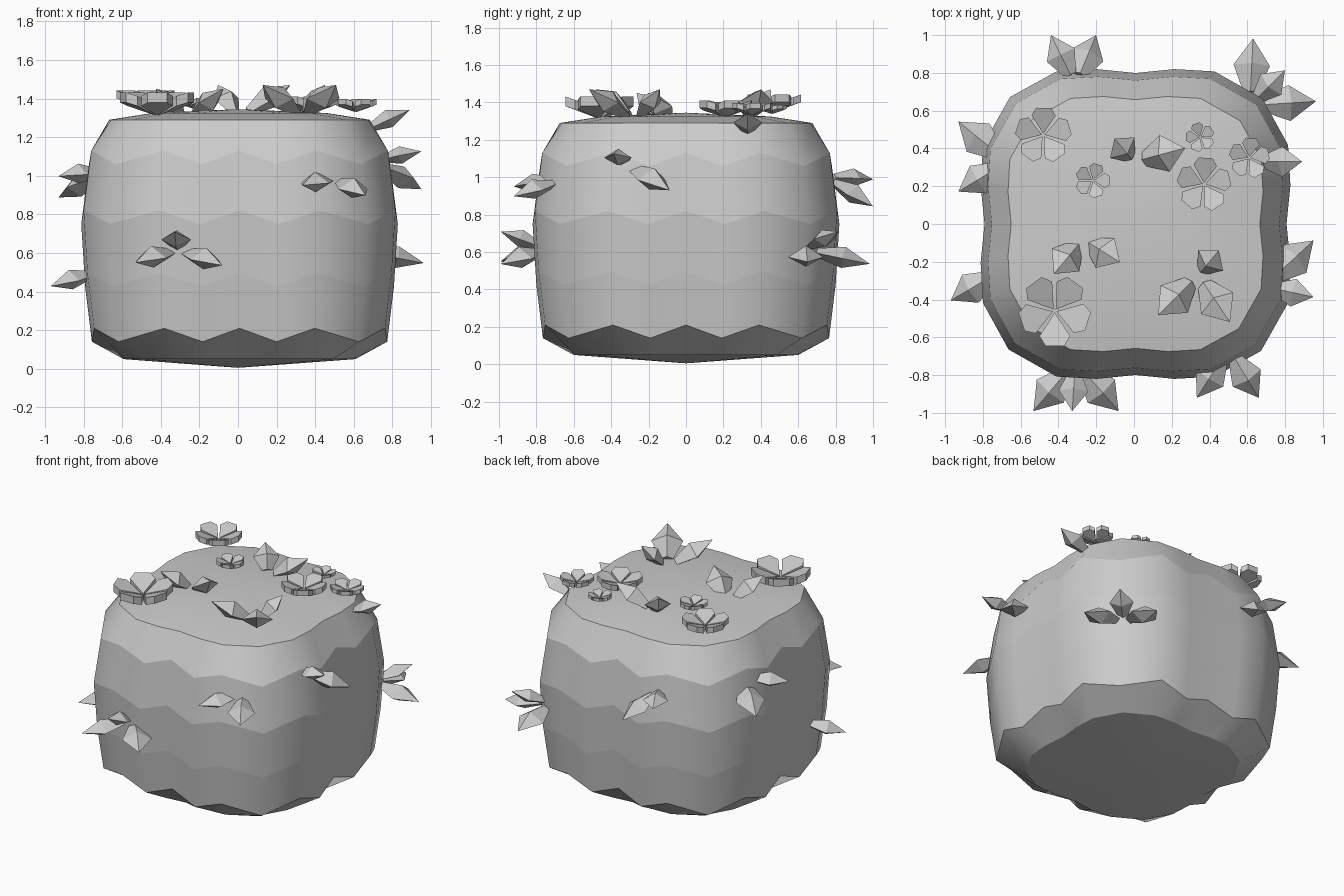
import bpy, math
from mathutils import Vector

if "Cube" in bpy.data.objects:
    bpy.data.objects.remove(bpy.data.objects["Cube"])


def make(name, verts, faces, smooth=False, sharp=None):
    me = bpy.data.meshes.new(name)
    me.from_pydata(verts, [], faces)
    me.update()
    for p in me.polygons:
        p.use_smooth = smooth
    if sharp:
        for e in me.edges:
            if sharp(*e.vertices):
                e.use_edge_sharp = True
    ob = bpy.data.objects.new(name, me)
    bpy.context.collection.objects.link(ob)


# Body: rounded square outline, 24 points, zigzag band edges
quarter = [(0, -.975), (.25, -1), (.51, -.985), (.81, -.82), (.985, -.51), (1, -.25)]
outline = []
for k in range(4):
    outline += quarter
    quarter = [(-y, x) for x, y in quarter]
N = len(outline)
rings = [(.60, .05), (.765, .175), (.80, .46), (.82, .785),
         (.78, 1.095), (.675, 1.29), (.45, 1.325)]  # half width, height
verts, faces = [], []
for r, (w, z) in enumerate(rings):
    zig = .035 if 0 < r < 5 else 0
    for i, (x, y) in enumerate(outline):
        verts.append((w * x + .008, w * y, z + zig * (-1) ** i))
verts += [(0, 0, .005), (0, 0, 1.345)]
last = (len(rings) - 1) * N
for i in range(N):
    j = (i + 1) % N
    for o in range(0, last, N):
        faces.append((o + i, o + j, o + N + j, o + N + i))
    faces += [(last + i, last + j, last + N + 1), (j, i, last + N)]
make("body", verts, faces, True, lambda a, b: a // N == b // N and max(a, b) < last)


# Leaf: folded pointed solid from base to tip
def leaf(name, b, t, width):
    d = (t - b).normalized()
    side = d.cross(Vector((0, 0, 1))).normalized()
    up = side.cross(d)
    vs = []
    for f, s in ((0, .4), (.5, 1)):
        for v, h in ((side, .5), (up, .33), (side, -.5), (up, -.27)):
            vs.append(b.lerp(t, f) + v * h * s * width)
    vs.append(t)
    fs = [(3, 2, 1, 0)]
    for i in range(4):
        j = (i + 1) % 4
        fs += [(i, j, 4 + j, 4 + i), (4 + i, 4 + j, 8)]
    make(name, vs, fs)


# Sprig: leaves fan out from one point of a wall or the top, rising off the surface
def sprig(name, wall, depth, u, v, fan):
    if wall is None:
        across, along, out, rise = Vector((1, 0, 0)), Vector((0, 1, 0)), Vector((0, 0, 1)), .11
    else:
        a = math.radians(wall)
        out = Vector((math.cos(a), math.sin(a), 0))
        across, along, rise = Vector((-out.y, out.x, 0)), Vector((0, 0, 1)), .18
    centre = out * depth + across * u + along * v
    for n, (angle, length) in enumerate(fan, 1):
        a = math.radians(angle)
        way = (across * math.cos(a) + along * math.sin(a)) * length
        leaf(f"{name}_leaf_{n}", centre + way * .2 - out * .03,
             centre + way + out * rise, .13 + .25 * length)


# wall direction in degrees, depth, position on the wall, then (angle, length) per leaf
sprig("front_low", -90, .81, -.31, .61, [(195, .23), (-18, .24), (100, .1)])
sprig("front_high", -90, .74, .50, .98, [(190, .17), (-27, .18)])
sprig("right_high", 0, .77, -.33, 1.07, [(135, .08), (-30, .28)])
sprig("right_rim", 0, .71, .33, 1.22, [(90, .12)])
sprig("back_right", 45, .96, .01, .61, [(195, .24), (-17, .25), (90, .1)])
sprig("back", 90, .82, .31, 1.0, [(-5, .13), (235, .19)])
sprig("left_high", 180, .75, -.33, 1.02, [(-8, .16), (212, .25)])
sprig("left_low", 180, .79, .25, .5, [(-25, .17)])
sprig("top_back", None, 1.36, 0, .33, [(15, .28), (130, .16)])
sprig("top_front", None, 1.36, .34, -.27, [(-56, .3), (50, .17), (225, .3)])
sprig("top_left", None, 1.34, -.27, -.08, [(230, .24), (-32, .23)])


# Flower: five thick upturned petals around a pinched centre
def flower(name, x, y, z, r, turn):
    shape = [(.05, 0, 0), (.72, -.44, .26), (1, -.27, .36), (1, .27, .36), (.72, .44, .26)]
    vs, fs = [], []
    for k in range(5):
        a = turn + k * math.tau / 5
        ca, sa = math.cos(a), math.sin(a)
        o = len(vs)
        for drop in (0, .28):
            for u, v, h in shape:
                vs.append((x + r * (u * ca - v * sa), y + r * (u * sa + v * ca),
                           z + r * (h - drop)))
        fs += [tuple(range(o, o + 5)), tuple(range(o + 9, o + 4, -1))]
        for i in range(5):
            j = (i + 1) % 5
            fs.append((o + i, o + 5 + i, o + 5 + j, o + j))
    make(name, vs, fs)


flower("flower_back_left", -.48, .47, 1.39, .145, .3)
flower("flower_middle", -.22, .23, 1.37, .09, 0)
flower("flower_right", .37, .21, 1.36, .14, 1.5)
flower("flower_back", .35, .46, 1.36, .075, .6)
flower("flower_rim", .61, .35, 1.36, .105, .2)
flower("flower_front_left", -.42, -.46, 1.365, .185, .95)
